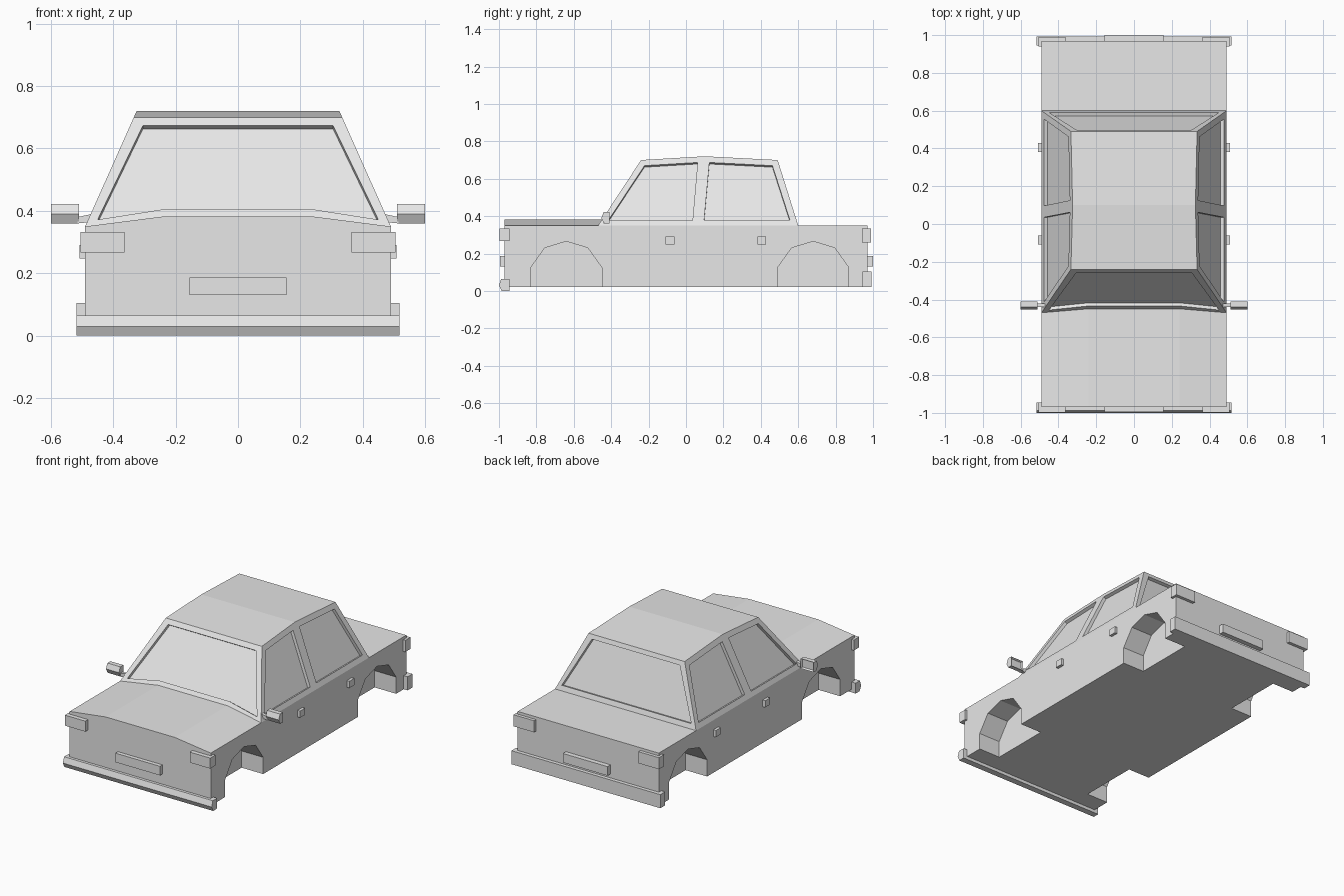
import bpy
import bmesh
from mathutils import Vector

cube = bpy.data.objects.get("Cube")
if cube:
    bpy.data.objects.remove(cube, do_unlink=True)

paint = bpy.data.materials.new("light_grey")
paint.use_nodes = True
GREY = (0.8, 0.8, 0.8, 1)
paint.diffuse_color = GREY
paint.node_tree.nodes["Principled BSDF"].inputs["Base Color"].default_value = GREY


def finish(name, bm):
    bmesh.ops.recalc_face_normals(bm, faces=bm.faces[:])
    mesh = bpy.data.meshes.new(name)
    bm.to_mesh(mesh)
    bm.free()
    mesh.materials.append(paint)
    obj = bpy.data.objects.new(name, mesh)
    bpy.context.collection.objects.link(obj)
    return obj


def prism(name, points, sweep, recess=None):
    """Sweep a flat outline along a vector; optionally sink the faces pointing along recess."""
    bm = bmesh.new()
    face = bm.faces.new([bm.verts.new(p) for p in points])
    out = bmesh.ops.extrude_face_region(bm, geom=[face], use_keep_orig=True)
    moved = [v for v in out["geom"] if isinstance(v, bmesh.types.BMVert)]
    bmesh.ops.translate(bm, verts=moved, vec=sweep)
    bmesh.ops.recalc_face_normals(bm, faces=bm.faces[:])
    if recess:
        back = [f for f in bm.faces if f.normal.dot(Vector(recess)) > 0.99]
        bmesh.ops.inset_region(bm, faces=back, thickness=0.008)
        bmesh.ops.translate(bm, verts=list({v for f in back for v in f.verts}),
                            vec=Vector(recess) * -0.012)
    return finish(name, bm)


def box(name, x, y, z):
    base = [(x[0], y[0], z[0]), (x[1], y[0], z[0]), (x[1], y[1], z[0]), (x[0], y[1], z[0])]
    return prism(name, base, (0, 0, z[1] - z[0]))


def cut(obj, cutters):
    for cutter in cutters:
        cutter.hide_render = True
        mod = obj.modifiers.new("cut", "BOOLEAN")
        mod.operation = "DIFFERENCE"
        mod.solver = "EXACT"
        mod.object = cutter
    graph = bpy.context.evaluated_depsgraph_get()
    mesh = bpy.data.meshes.new_from_object(obj.evaluated_get(graph))
    obj.modifiers.clear()
    obj.data = mesh
    for cutter in cutters:
        bpy.data.objects.remove(cutter, do_unlink=True)


# Lower body with four wheel arches
W, BELT = 0.49, 0.35
body = box("body", (-W, W), (-0.97, 0.97), (0.02, BELT))
arch = [(-0.19, -0.1), (-0.19, 0.125), (-0.115, 0.23), (0, 0.265),
        (0.115, 0.23), (0.19, 0.125), (0.19, -0.1)]
cut(body, [prism("arch_cutter", [(s * 0.34, yc + y, z) for y, z in arch], (s * 0.3, 0, 0))
           for s in (1, -1) for yc in (-0.64, 0.68)])

# Crowned hood
prism("hood", [(x, -0.97, z) for x, z in
               [(-W, BELT), (W, BELT), (0.24, 0.382), (-0.24, 0.382)]], (0, 0.53, 0))


# Tapered cabin: sloping planes for each side
def side_x(z):
    return W - 0.446 * (z - BELT)


def front_y(z):
    return -0.47 + 0.657 * (z - BELT)


def rear_y(z):
    return 0.6 - 0.314 * (z - BELT)


bm = bmesh.new()
outline = [(front_y(BELT), BELT), (front_y(0.7), 0.7), (0.1, 0.72), (rear_y(0.7), 0.7), (0.6, BELT)]
left, right = [[bm.verts.new((s * side_x(z), y, z)) for y, z in outline] for s in (1, -1)]
bm.faces.new(left)
bm.faces.new(right)
for i in range(5):
    j = (i + 1) % 5
    bm.faces.new([left[i], left[j], right[j], right[i]])
cabin = finish("cabin", bm)


# Recessed windows sunk into the cabin planes
def window(points, normal):
    n = Vector(normal).normalized()
    return prism("window_cutter", [Vector(p) + n * 0.02 for p in points], n * -0.04)


shield = [(-0.45, 0.372), (-0.24, 0.405), (0.24, 0.405), (0.45, 0.372), (0.305, 0.673), (-0.305, 0.673)]
back = [(-0.45, 0.38), (0.45, 0.38), (0.305, 0.673), (-0.305, 0.673)]
doors = [[(-0.415, 0.378), (0.035, 0.378), (0.062, 0.687), (-0.222, 0.67)],
         [(0.097, 0.38), (0.555, 0.38), (0.462, 0.67), (0.125, 0.687)]]
holes = [window([(x, front_y(z), z) for x, z in shield], (0, -1, 0.657)),
         window([(x, rear_y(z), z) for x, z in back], (0, 1, 0.314))]
for s in (1, -1):
    for pane in doors:
        holes.append(window([(s * side_x(z), y, z) for y, z in pane], (s, 0, 0.446)))
cut(cabin, holes)

# Bumpers
prism("front_bumper", [(-0.517, y, z) for y, z in
                       [(-0.945, 0), (-0.985, 0), (-1, 0.03), (-0.988, 0.065), (-0.945, 0.065)]],
      (1.034, 0, 0))
box("rear_bumper", (-0.517, 0.517), (0.945, 0.993), (0.02, 0.105))

# Blank number plates
box("front_plate", (-0.155, 0.155), (-0.995, -0.96), (0.13, 0.187))
box("rear_plate", (-0.155, 0.155), (0.96, 1.0), (0.13, 0.187))

# Lamps, handles and mirrors on both sides
for s, side in ((1, "left"), (-1, "right")):
    outer = sorted((s * 0.363, s * 0.505))
    box(side + "_headlight", outer, (-0.997, -0.945), (0.267, 0.333))
    box(side + "_tail_light", outer, (0.94, 0.99), (0.26, 0.333))
    for end, y in (("front", -0.085), ("rear", 0.405)):
        box(f"{side}_{end}_handle", sorted((s * 0.48, s * 0.508)), (y - 0.024, y + 0.024), (0.248, 0.29))
    prism(side + "_mirror_arm", [(s * x, -0.44, z) for x, z in
                                 [(0.46, 0.365), (0.46, 0.392), (0.515, 0.38), (0.515, 0.36)]],
          (0, 0.02, 0))
    prism(side + "_mirror", [(s * 0.51, y, z) for y, z in
                             [(-0.41, 0.36), (-0.437, 0.36), (-0.453, 0.39), (-0.44, 0.422), (-0.41, 0.422)]],
          (s * 0.09, 0, 0), recess=(0, 1, 0))
